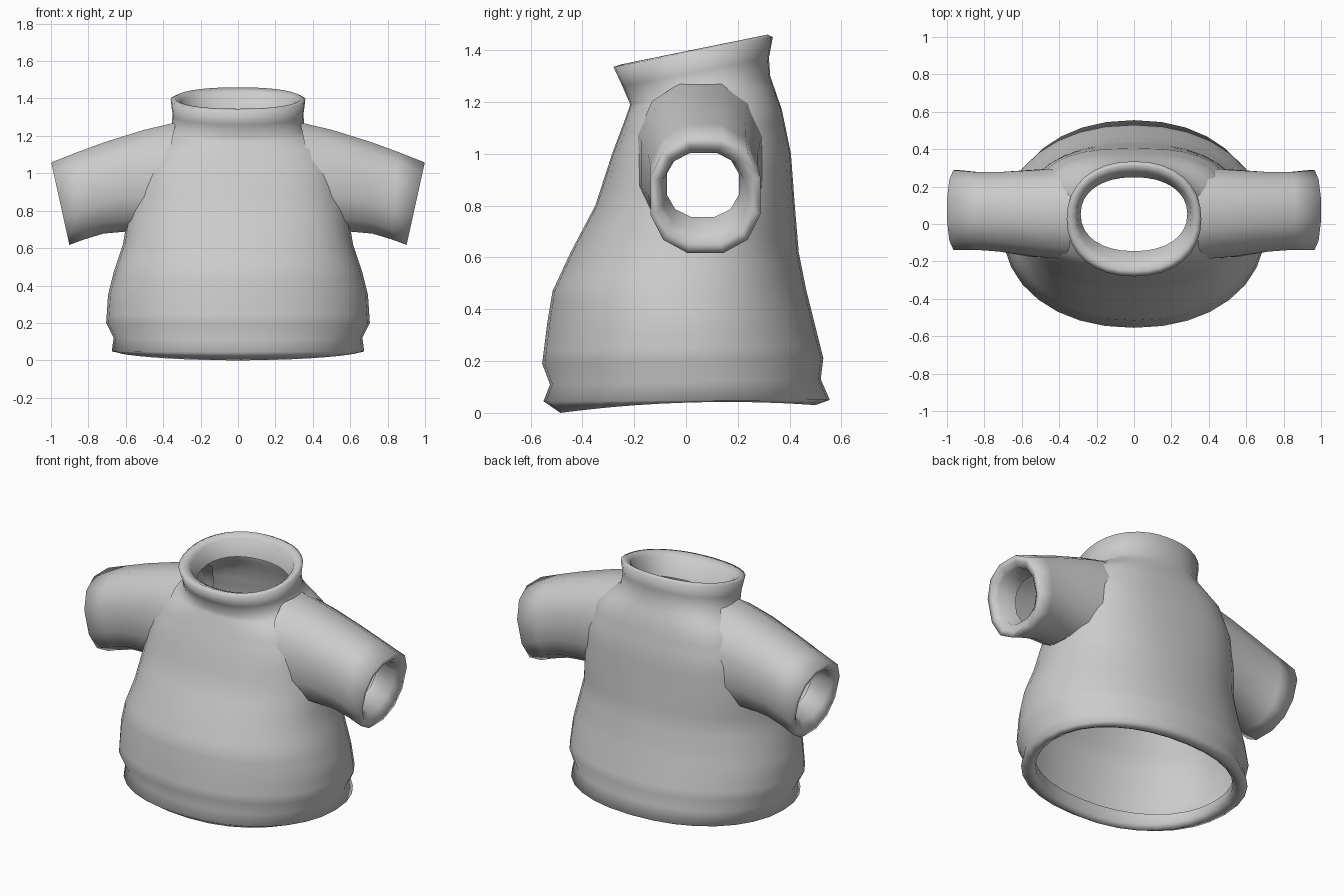
import bpy, bmesh
from math import cos, sin, pi, copysign

if "Cube" in bpy.data.objects:
    bpy.data.objects.remove(bpy.data.objects["Cube"])


def power(v, n):
    return copysign(abs(v) ** (2 / n), v)


def refine(rows, cuts):
    out = []
    for a, b in zip(rows, rows[1:]):
        for k in range(cuts):
            out.append([p + (q - p) * k / cuts for p, q in zip(a, b)])
    return out + [list(rows[-1])]


def loft(name, rings, drop=None):
    bm = bmesh.new()
    loops = [[bm.verts.new(p) for p in ring] for ring in rings]
    n = len(loops[0])
    for a, b in zip(loops, loops[1:]):
        for i in range(n):
            j = (i + 1) % n
            bm.faces.new((a[i], a[j], b[j], b[i]))
    if drop:
        bad = [f for f in bm.faces if drop(f.calc_center_median())]
        bmesh.ops.delete(bm, geom=bad, context='FACES')
    bmesh.ops.recalc_face_normals(bm, faces=bm.faces)
    me = bpy.data.meshes.new(name)
    bm.to_mesh(me)
    bm.free()
    ob = bpy.data.objects.new(name, me)
    bpy.context.collection.objects.link(ob)
    for p in me.polygons:
        p.use_smooth = True
    return ob


def body_ring(row, n=32):
    w, yf, yb, zf, zb, e = row[:6]
    zs = row[6] if len(row) > 6 else (zf + zb) / 2  # height at the sides
    pts = []
    for i in range(n):
        t = 2 * pi * i / n
        s = power(sin(t), e)
        bend = (zf + zb) / 2 - zs
        pts.append((w * power(cos(t), e),
                    (yf + yb) / 2 + (yb - yf) / 2 * s,
                    zs + (zb - zf) / 2 * s + bend * s * s))
    return pts


def sleeve_ring(row, side, n=12, e=2.35):
    xt, zt, xb, zb, yf, yb = row
    pts = []
    for i in range(n):
        t = 2 * pi * (i + 0.5) / n
        s, c = power(sin(t), e), power(cos(t), e)
        pts.append((side * ((xt + xb) / 2 + (xt - xb) / 2 * s),
                    (yf + yb) / 2 + (yb - yf) / 2 * c * 1.02,
                    (zt + zb) / 2 + (zt - zb) / 2 * s * 1.02))
    return pts


# Body with folded hem and collar:
# half width, front y, back y, front z, back z, squareness, optional side z
hem = [(.60, -.47, .47, .11, .11, 2.15), (.60, -.46, .465, .03, .05, 2.15, .06),
       (.635, -.485, .50, .0, .03, 2.15, .04), (.675, -.55, .555, .045, .05, 2.15),
       (.665, -.525, .52, .11, .13, 2.15)]
torso = [(.705, -.555, .53, .19, .21, 2.15), (.695, -.535, .495, .35, .35, 2.15),
         (.665, -.515, .465, .47, .47, 2.2), (.615, -.445, .435, .62, .62, 2.3),
         (.585, -.35, .42, .8, .8, 2.5), (.545, -.285, .405, 1.0, 1.0, 2.7),
         (.49, -.24, .37, 1.12, 1.17, 2.6), (.355, -.215, .325, 1.19, 1.30, 2.25)]
collar = [(.35, -.245, .32, 1.26, 1.37, 2.2), (.36, -.28, .335, 1.335, 1.45, 2.2),
          (.335, -.25, .315, 1.345, 1.46, 2.2), (.305, -.20, .28, 1.325, 1.435, 2.2),
          (.285, -.145, .25, 1.22, 1.33, 2.2)]


def in_armhole(c):
    return abs(c.x) > .36 and ((c.y - .06) / .19) ** 2 + ((c.z - .95) / .25) ** 2 < 1


rows = hem + refine(torso, 3) + collar
loft("shirt_body", [body_ring(r) for r in rows], in_armhole)

# Sleeves with folded cuffs: top x, top z, bottom x, bottom z, front y, back y
sleeve = [(.33, 1.275, .46, .68, -.19, .30), (.50, 1.235, .61, .685, -.175, .29),
          (.71, 1.17, .72, .675, -.15, .28), (.86, 1.115, .82, .645, -.14, .28),
          (1.0, 1.06, .90, .615, -.14, .29), (.99, 1.03, .905, .65, -.11, .26),
          (.96, 1.005, .885, .70, -.09, .225), (.83, 1.01, .79, .755, -.075, .205)]
for label, side in (("left", 1), ("right", -1)):
    loft(label + "_sleeve", [sleeve_ring(r, side) for r in sleeve])
